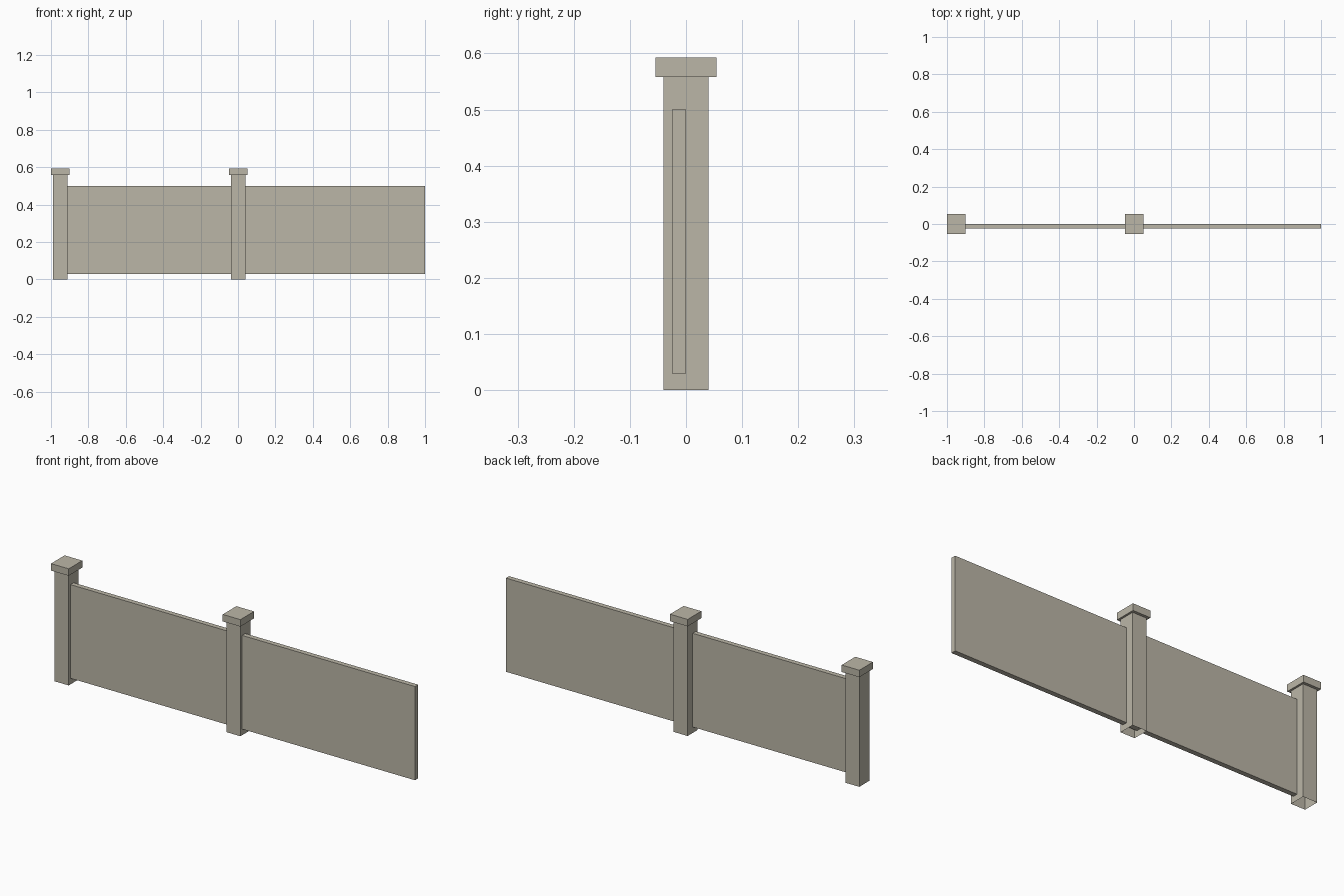
import bpy, bmesh

if "Cube" in bpy.data.objects:
    bpy.data.objects.remove(bpy.data.objects["Cube"])

stone = bpy.data.materials.new("warm grey stone")
stone.diffuse_color = (0.50, 0.47, 0.39, 1)
stone.use_nodes = True
stone.node_tree.nodes["Principled BSDF"].inputs["Base Color"].default_value = stone.diffuse_color


def box(name, lo, hi, open_bottom=False):
    """Axis-aligned box between two corners, optionally without its floor."""
    bm = bmesh.new()
    bmesh.ops.create_cube(bm, size=1)
    for v in bm.verts:
        v.co = [(a + b) / 2 + c * (b - a) for a, b, c in zip(lo, hi, v.co)]
    bm.normal_update()
    if open_bottom:
        floor = [f for f in bm.faces if f.normal.z < -0.5]
        bmesh.ops.delete(bm, geom=floor, context='FACES_ONLY')
    mesh = bpy.data.meshes.new(name)
    bm.to_mesh(mesh)
    bm.free()
    mesh.materials.append(stone)
    obj = bpy.data.objects.new(name, mesh)
    bpy.context.collection.objects.link(obj)
    return obj


# Two repeats of post, cap and wall panel
PERIOD = 0.953
for i, side in enumerate(("left", "middle")):
    x = -0.951 + i * PERIOD
    # hollow post, open underneath
    box(side + "_post", (x - 0.039, -0.04, 0), (x + 0.039, 0.04, 0.56), True)
    # overhanging cap
    box(side + "_post_cap", (x - 0.049, -0.054, 0.558), (x + 0.049, 0.054, 0.593))
    # panel starts at the post face and runs to the next post
    box(side + "_panel", (x + 0.039, -0.025, 0.03),
        (1.0 if i else 0.041, 0.0, 0.5))
